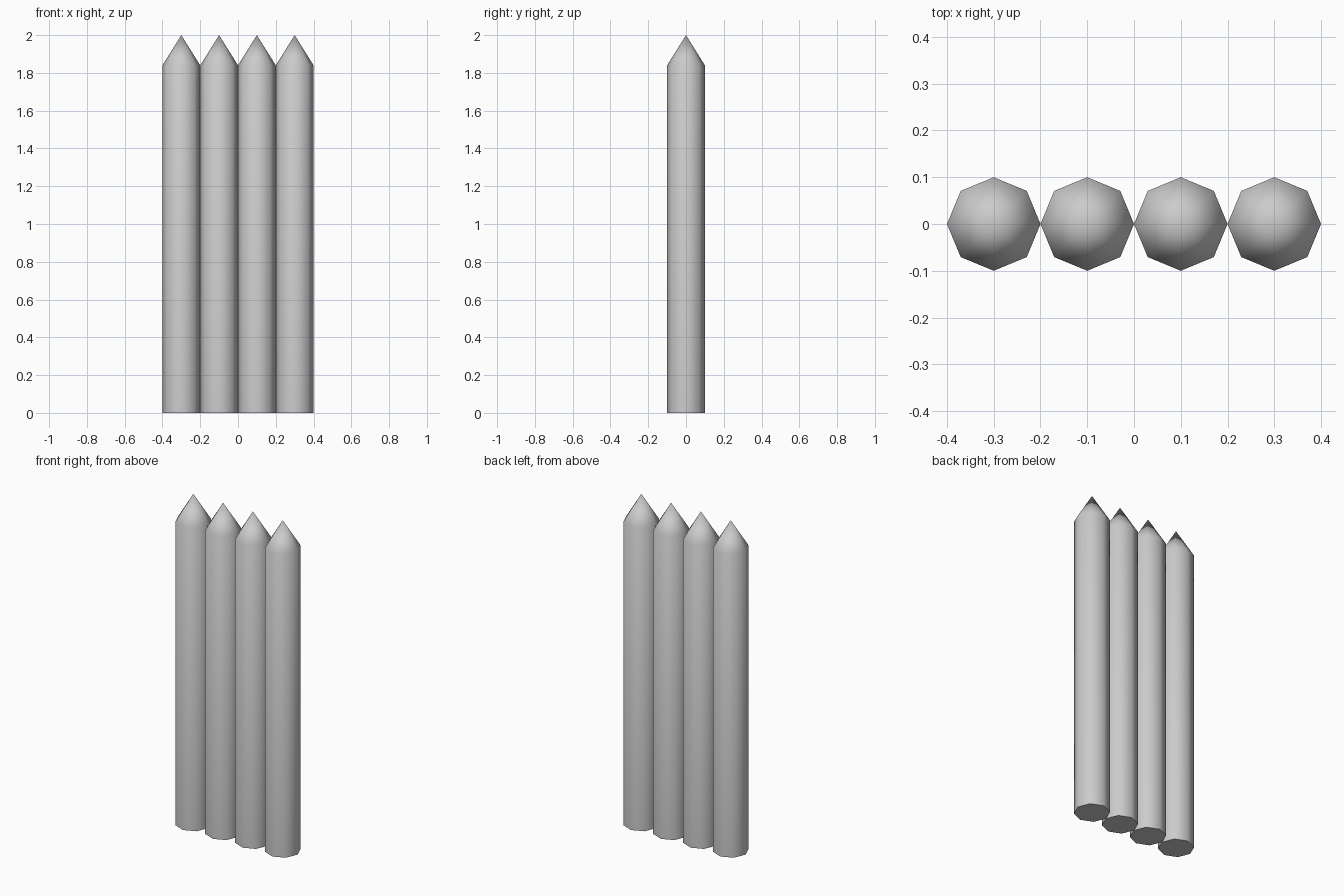
import bpy, bmesh, math

if "Cube" in bpy.data.objects:
    bpy.data.objects.remove(bpy.data.objects["Cube"])

RADIUS, SHOULDER, TIP, SIDES, COUNT = 0.1, 1.84, 2.0, 8, 4


def make_stake(name, x):
    """Eight-sided post with a flat foot and a pointed top."""
    bm = bmesh.new()
    foot = [bm.verts.new((RADIUS * math.cos(a), RADIUS * math.sin(a), 0))
            for a in (2 * math.pi * i / SIDES for i in range(SIDES))]
    shoulder = [bm.verts.new((v.co.x, v.co.y, SHOULDER)) for v in foot]
    tip = bm.verts.new((0, 0, TIP))
    bm.faces.new(foot[::-1])
    for i in range(SIDES):
        j = (i + 1) % SIDES
        bm.faces.new((foot[i], foot[j], shoulder[j], shoulder[i]))
        bm.faces.new((shoulder[i], shoulder[j], tip))
    mesh = bpy.data.meshes.new(name)
    bm.to_mesh(mesh)
    bm.free()
    obj = bpy.data.objects.new(name, mesh)
    obj.location.x = x
    bpy.context.collection.objects.link(obj)
    # Rounded sides, crisp foot edge
    bpy.ops.object.select_all(action='DESELECT')
    obj.select_set(True)
    bpy.context.view_layer.objects.active = obj
    bpy.ops.object.shade_smooth_by_angle(angle=math.radians(60))


# Row of touching stakes
for n in range(COUNT):
    make_stake(f"palisade_stake_{n + 1}", (n - (COUNT - 1) / 2) * 2 * RADIUS)
